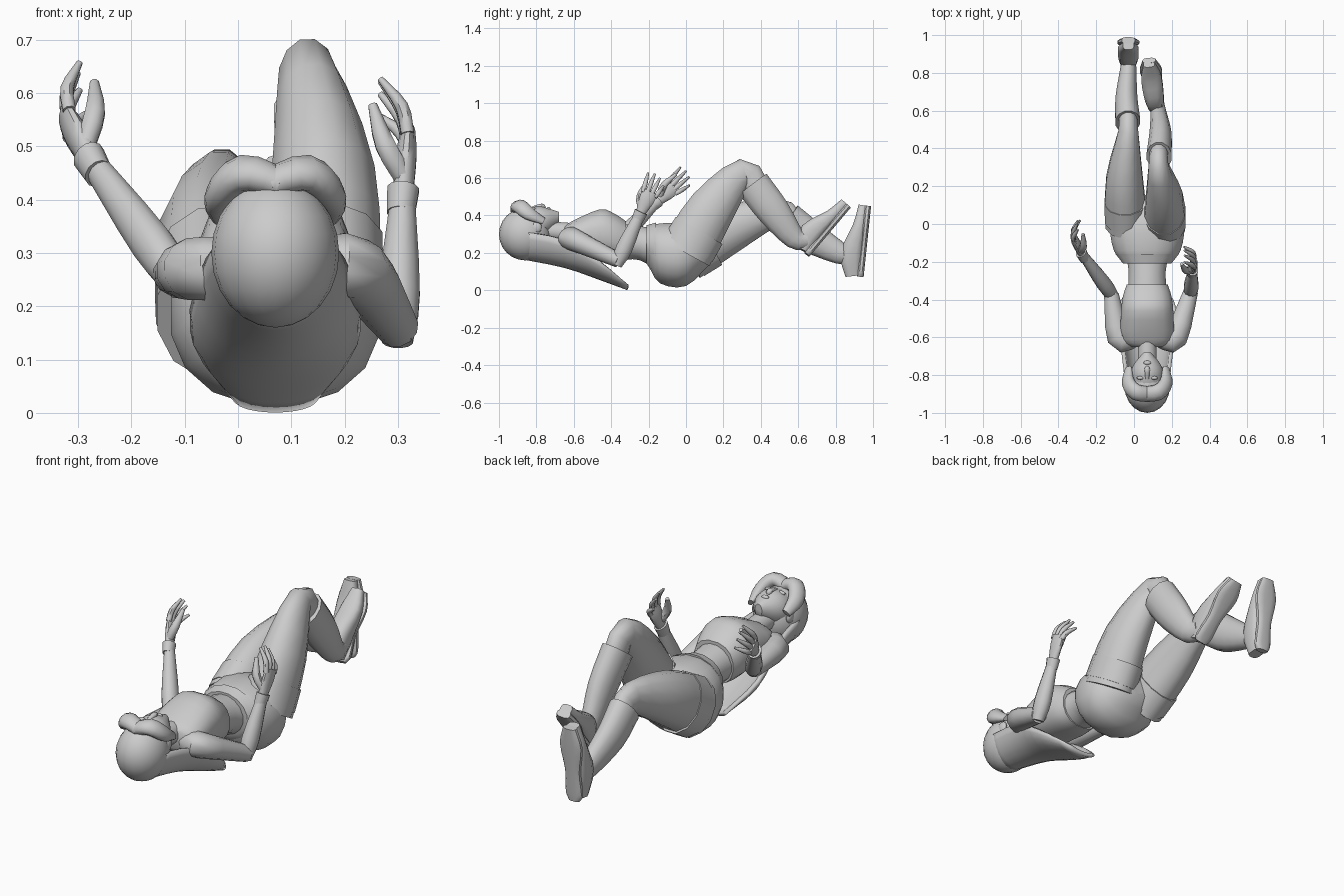
import bpy
import bmesh
from math import cos, sin, pi, copysign
from mathutils import Vector

default_cube = bpy.data.objects.get("Cube")
if default_cube:
    bpy.data.objects.remove(default_cube, do_unlink=True)

# Sideways centre of the trunk and head
MIDDLE = .07
SIDES = {"left": 1, "right": -1}

def finish(name, bm):
    """Turn a bmesh into a smooth shaded object."""
    bmesh.ops.recalc_face_normals(bm, faces=bm.faces)
    mesh = bpy.data.meshes.new(name)
    bm.to_mesh(mesh)
    bm.free()
    part = bpy.data.objects.new(name, mesh)
    bpy.context.collection.objects.link(part)
    bpy.ops.object.select_all(action="DESELECT")
    part.select_set(True)
    bpy.context.view_layer.objects.active = part
    bpy.ops.object.shade_smooth_by_angle(angle=pi / 4)
    return part

def flowing(keys, steps=3):
    """Pass a smooth curve through a few keys of any dimension."""
    keys = [Vector(key) for key in keys]
    before = keys[0] + keys[0] - keys[1]
    after = keys[-1] + keys[-1] - keys[-2]
    padded = [before, *keys, after]
    result = []
    for previous, start, end, following in zip(padded, padded[1:], padded[2:], padded[3:]):
        leave, arrive = (end - previous) / 2, (following - start) / 2
        for step in range(steps):
            t = step / steps
            ease = t * t * (3 - 2 * t)
            result.append(start * (1 - ease) + end * ease
                          + leave * t * (1 - t) ** 2 - arrive * t * t * (1 - t))
    return result + [keys[-1]]

def bridge(bm, first, second, closed):
    """Join two rows of vertices with quads."""
    count = len(first)
    for k in range(count if closed else count - 1):
        n = (k + 1) % count
        bm.faces.new((first[k], first[n], second[n], second[k]))

def ring(point, width, ratio=1):
    """One elliptical cross-section of a tube."""
    return (*point, width, width * ratio)

def tube(name, keys, sides=12, boxy=1, across=(1, 0, 0), heading=None):
    """Loft elliptical rings along a bent path, or square to a fixed heading."""
    bm = bmesh.new()
    rings = flowing(keys)
    centres = [Vector(key[:3]) for key in rings]
    loops = []
    for i, (*_, width, depth) in enumerate(rings):
        ahead = centres[min(i + 1, len(rings) - 1)]
        along = Vector(heading or ahead - centres[max(i - 1, 0)]).normalized()
        side = Vector(across)
        side = (side - along * side.dot(along)).normalized()
        upward = along.cross(side)
        loop = []
        for k in range(sides):
            angle = 2 * pi * (k + .5) / sides
            c, s = (copysign(abs(v) ** boxy, v) for v in (cos(angle), sin(angle)))
            loop.append(bm.verts.new(centres[i] + side * c * width + upward * s * depth))
        loops.append(loop)
    for low, high in zip(loops, loops[1:]):
        bridge(bm, low, high, closed=True)
    bm.faces.new(loops[0])
    bm.faces.new(loops[-1])
    return finish(name, bm)

def trunk(name, keys, boxy=1):
    """Loft upright slices along y from (y, bottom, top, half width)."""
    return tube(name, [(MIDDLE, y, (low + top) / 2, wide, (top - low) / 2)
                       for y, low, top, wide in keys], sides=16, boxy=boxy, heading=(0, 1, 0))

def ellipsoid(name, centre, size, segments=12):
    bm = bmesh.new()
    bmesh.ops.create_uvsphere(bm, u_segments=segments, v_segments=segments // 2 + 2, radius=1)
    bmesh.ops.scale(bm, vec=size, verts=bm.verts)
    bmesh.ops.translate(bm, vec=centre, verts=bm.verts)
    return finish(name, bm)

def shoe(label, heel, toe):
    """Sole and upper above the line from heel to toe."""
    along = (toe - heel).normalized()
    up = Vector((1, 0, 0)).cross(along).normalized()

    def lofted(part, base, stations):
        tube(label + part, [(*(heel.lerp(toe, t) + up * (base + thick)), wide, thick)
                            for t, wide, thick in stations], boxy=.7)

    sole = .018
    lofted("_shoe_sole", 0, [(0, .03, sole), (.1, .045, sole), (.4, .04, sole),
                             (.75, .06, sole), (1, .035, sole)])
    lofted("_shoe_upper", sole, [(0, .03, .04), (.3, .05, .06), (.7, .055, .035), (1, .03, .025)])

def leg(label, hip, thigh, knee, calf, ankle, heel, toe):
    """Thigh, shorts leg, tall boot and shoe through the given joints."""
    hip, thigh, knee, calf, ankle, heel, toe = map(Vector, (hip, thigh, knee, calf, ankle, heel, toe))
    cuff = knee.lerp(calf, .3)
    instep = ankle.lerp(heel.lerp(toe, .3), .45)
    tube(label + "_thigh", [ring(hip, .115, 1.3), ring(thigh, .1, 1.3), ring(knee, .055, 1.4),
                            ring(knee.lerp(calf, .5), .05, 1.4)])
    tube(label + "_shorts_leg", [ring(hip.lerp(thigh, .1), .117, 1.3), ring(hip.lerp(thigh, .5), .115, 1.3)])
    tube(label + "_boot_shaft", [ring(cuff, .068, 1.4), ring(calf, .06, 1.5),
                                 ring(ankle, .044, 1.4), ring(instep, .04, 1.2)])
    shoe(label, heel, toe)

def hand(label, wrist, tip, inward):
    """Flat palm with four curled fingers, a thumb and a cuff."""
    along = (tip - wrist).normalized()
    inside = Vector((inward, 0, 0))
    inside = (inside - along * inside.dot(along)).normalized()
    spread = along.cross(inside) * inward

    def spot(forward, out, curl):
        return wrist + along * forward + spread * out + inside * curl

    tube(label + "_cuff", [ring(spot(f, 0, 0), wide, 1.2) for f, wide in ((-.05, .027), (0, .031))])
    tube(label + "_palm", [(*spot(f, 0, 0), thick, wide) for f, thick, wide in
                           ((-.02, .02, .024), (.07, .02, .042), (.12, .013, .042))], across=inside)
    for i, finger in enumerate(("index", "middle", "ring", "little")):
        out = (i - 1.5) * .023
        reach = .11 - .01 * (i - 1) ** 2
        tube(f"{label}_{finger}_finger",
             [ring(spot(.1 + reach * t, out * (1 + t / 2), t * t * .06), wide)
              for t, wide in ((0, .013), (.5, .013), (1, .006))], sides=8)
    tube(label + "_thumb", [ring(spot(f, -out, curl), wide) for f, out, curl, wide in
                            ((.02, .01, 0, .02), (.07, .04, .04, .02), (.15, .04, .07, .009))], sides=8)

def arm(label, shoulder, elbow, wrist, tip):
    """Bare arm from inside the chest to the hand."""
    way = SIDES[label]
    shoulder, elbow, wrist, tip = map(Vector, (shoulder, elbow, wrist, tip))
    root = shoulder - Vector((way * .07, 0, 0))
    tube(label + "_upper_arm", [ring(root, .06), ring(shoulder, .06, 1.1), ring(elbow, .04)],
         across=(0, 0, 1))
    tube(label + "_forearm", [ring(elbow.lerp(wrist, -.1), .03), ring(elbow.lerp(wrist, .25), .04, 1.15),
                              ring(wrist, .022, 1.2)])
    hand(label, wrist, tip, -way)

# Torso, cropped top and shorts
trunk("neck", [(-.74, .27, .37, .05), (-.6, .25, .36, .05)])
trunk("cropped_top", [(-.65, .24, .34, .09), (-.61, .2, .37, .14), (-.46, .17, .435, .14),
                      (-.38, .16, .41, .13), (-.32, .16, .37, .11)], boxy=.85)
trunk("midriff", [(-.36, .16, .36, .105), (-.25, .16, .345, .1), (-.15, .1, .33, .12)])
trunk("belt", [(-.21, .14, .35, .13), (-.16, .06, .365, .17)])
trunk("shorts_seat", [(-.2, .13, .34, .13), (-.14, .035, .36, .18),
                      (0, .02, .36, .195), (.13, .14, .31, .1)], boxy=.9)

# Limbs
leg("left", hip=(.16, 0, .2), thigh=(.16, .14, .44), knee=(.13, .31, .63), calf=(.14, .47, .42),
    ankle=(.13, .58, .28), heel=(.12, .66, .18), toe=(.08, .88, .44))
leg("right", hip=(-.04, 0, .19), thigh=(-.05, .24, .33), knee=(-.03, .49, .42), calf=(-.04, .66, .29),
    ankle=(-.03, .82, .2), heel=(-.03, .95, .07), toe=(-.03, .99, .45))
arm("left", shoulder=(.22, -.6, .27), elbow=(.3, -.36, .16), wrist=(.31, -.24, .42), tip=(.33, -.14, .64))
arm("right", shoulder=(-.08, -.6, .27), elbow=(-.12, -.37, .26), wrist=(-.28, -.15, .48),
    tip=(-.38, .04, .65))

# Head and face
ellipsoid("hair_cap", (MIDDLE, -.86, .3), (.12, .14, .14), segments=20)
trunk("face", [(-.9, .26, .42, .08), (-.8, .26, .45, .09), (-.74, .3, .44, .07), (-.68, .36, .42, .02)])
tube("nose", [(MIDDLE, -.82, .44, .01, .01), (MIDDLE, -.77, .45, .015, .015),
              (MIDDLE, -.76, .44, .01, .01)], sides=8)
ellipsoid("lips", (MIDDLE, -.735, .435), (.02, .012, .01))

# Features found once on each side
for label, way in SIDES.items():
    ellipsoid(label + "_eye", (MIDDLE + way * .036, -.815, .435), (.02, .01, .01))
    ellipsoid(label + "_ear", (MIDDLE + way * .095, -.8, .335), (.014, .03, .03))
    fringe = [(-.01, -.9, .43, .03), (.06, -.89, .45, .034), (.1, -.84, .41, .03), (.1, -.76, .37, .012)]
    tube(label + "_fringe", [(MIDDLE + way * out, y, z, wide, wide + .01) for out, y, z, wide in fringe],
         across=(way, 0, 1))

# Long back hair: an open trough narrowing to a thin tip
bm = bmesh.new()
rows = []
for y, base, rise, wide in flowing([(-.9, .18, .14, .1), (-.65, .13, .14, .13),
                                    (-.46, .065, .09, .15), (-.31, .01, .02, .07)]):
    angles = [pi * k / 12 for k in range(13)]
    rows.append([bm.verts.new((MIDDLE - wide * cos(a), y, base + rise * (1 - sin(a)))) for a in angles])
for near, far in zip(rows, rows[1:]):
    bridge(bm, near, far, closed=False)
shell = finish("long_back_hair", bm).modifiers.new("thickness", "SOLIDIFY")
shell.thickness = .02
shell.offset = 0
